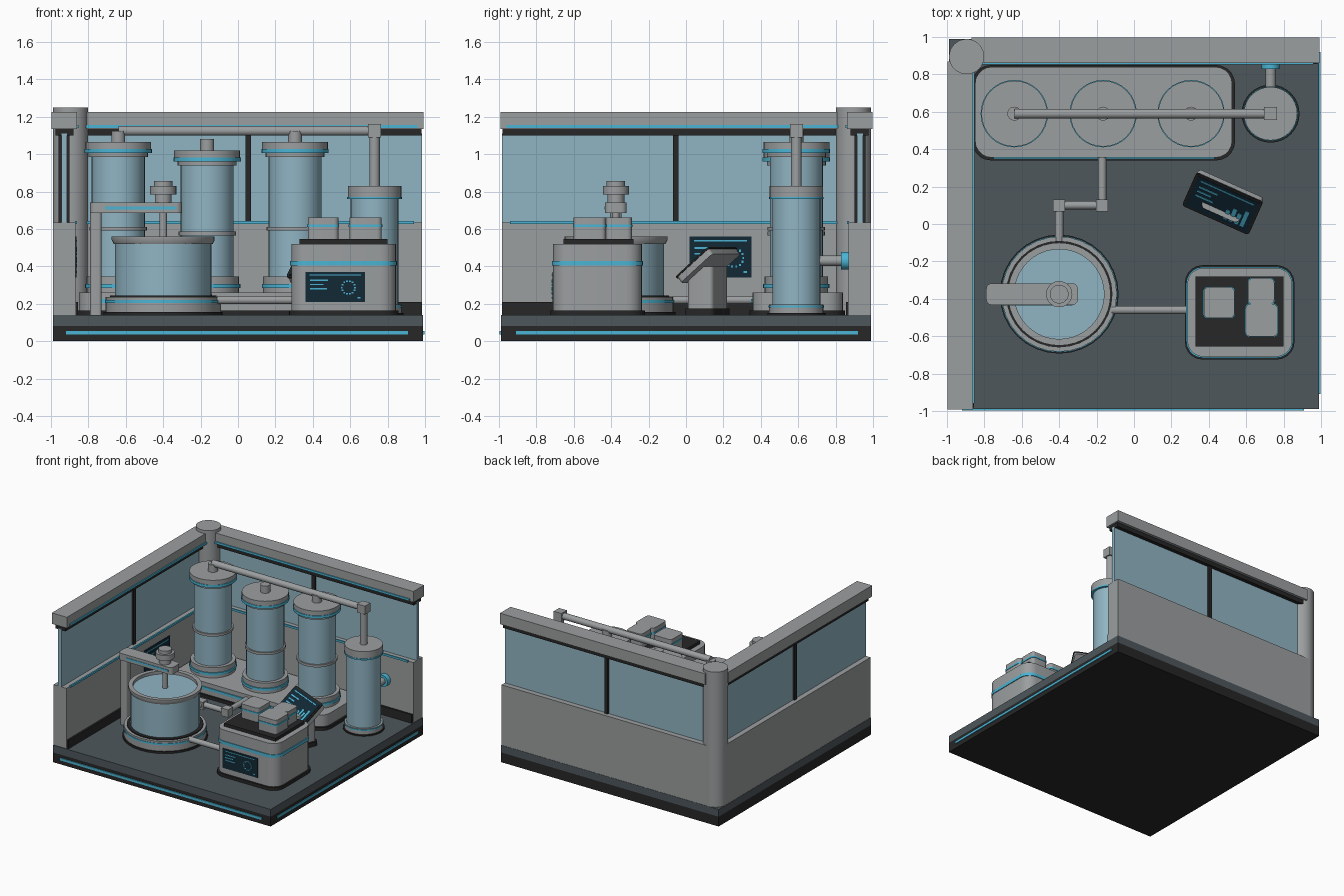
import bpy, bmesh, math
from mathutils import Matrix, Vector

if "Cube" in bpy.data.objects:
    bpy.data.objects.remove(bpy.data.objects["Cube"])


def material(name, r, g, b):
    m = bpy.data.materials.new(name)
    m.use_nodes = True
    m.diffuse_color = (r, g, b, 1)
    m.node_tree.nodes["Principled BSDF"].inputs["Base Color"].default_value = (r, g, b, 1)
    return m


GREY = material("panel grey", .33, .345, .35)
BLACK = material("trim black", .02, .02, .021)
SLATE = material("floor slate", .075, .095, .105)
GLASS = material("pale blue glass", .28, .46, .55)
CYAN = material("accent cyan", .07, .46, .66)
NAVY = material("screen navy", .006, .022, .036)


def finish(name, bm, mat, m=None):
    bmesh.ops.recalc_face_normals(bm, faces=bm.faces)
    for f in bm.faces:
        f.smooth = True
    for e in bm.edges:
        e.smooth = e.calc_face_angle(0) < 0.6
    me = bpy.data.meshes.new(name)
    bm.to_mesh(me)
    bm.free()
    me.materials.append(mat)
    ob = bpy.data.objects.new(name, me)
    bpy.context.collection.objects.link(ob)
    if m:
        ob.matrix_world = m
    return ob


def add_cube(bm, lo, hi):
    lo, hi = Vector(lo), Vector(hi)
    s = Matrix.Translation((lo + hi) / 2) @ Matrix.Diagonal((*(hi - lo), 1))
    return bmesh.ops.create_cube(bm, size=1, matrix=s)


def box(name, lo, hi, mat, r=0, m=None):
    """Box with optional rounded upright corners."""
    bm = bmesh.new()
    add_cube(bm, lo, hi)
    if r:
        up = [e for e in bm.edges if abs(e.verts[0].co.z - e.verts[1].co.z) > 1e-4]
        bmesh.ops.bevel(bm, geom=up, offset=r, segments=5, profile=.5, affect='EDGES')
    return finish(name, bm, mat, m)


def tube(name, p, q, r, mat, sides=32):
    p, q = Vector(p), Vector(q)
    d = q - p
    m = Matrix.Translation((p + q) / 2) @ d.to_track_quat('Z', 'Y').to_matrix().to_4x4()
    bm = bmesh.new()
    bmesh.ops.create_cone(bm, cap_ends=True, segments=sides, radius1=r, radius2=r, depth=d.length)
    return finish(name, bm, mat, m)


def stack(name, x, y, rings):
    """Coaxial upright drums: (part, radius, bottom, top, material)."""
    for part, r, z0, z1, mat in rings:
        tube(f"{name}_{part}", (x, y, z0), (x, y, z1), r, mat)


def lathe(name, x, y, profile, mat, n=40):
    bm = bmesh.new()
    vs = [bm.verts.new((r, 0, z)) for r, z in profile]
    es = [bm.edges.new((vs[i], vs[(i + 1) % len(vs)])) for i in range(len(vs))]
    bmesh.ops.spin(bm, geom=vs + es, axis=(0, 0, 1), cent=(0, 0, 0), angle=math.tau, steps=n)
    bmesh.ops.remove_doubles(bm, verts=bm.verts, dist=1e-4)
    return finish(name, bm, mat, Matrix.Translation((x, y, 0)))


def screen(name, m, w, h, bars=False):
    """Display plate in local XY facing +Z, with raised thin graphics."""
    box(name, (-w / 2, -h / 2, -.004), (w / 2, h / 2, .004), NAVY, m=m)
    bm = bmesh.new()

    def mark(x, y, sx, sy):
        add_cube(bm, ((x - sx / 2) * w, (y - sy / 2) * h, .002), ((x + sx / 2) * w, (y + sy / 2) * h, .007))
    mark(0, .4, .86, .035)
    for i, length in enumerate((.3, .22, .28)):
        mark(-.42 + length / 2, .22 - i * .14, length, .045)
    if bars:
        for i, tall in enumerate((.3, .42, .34, .5)):
            mark(.12 + i * .09, -.38 + tall / 2, .06, tall)
    else:
        for i in range(14):
            a = math.tau * i / 14
            mark(.22 + .22 * h / w * math.cos(a), -.02 + .22 * math.sin(a), .03, .05)
        mark(.4, -.36, .05, .05)
    finish(name + "_graphics", bm, CYAN, m)


# Floor slab
box("base_plinth", (-.99, -.99, 0), (.99, .99, .08), BLACK)
box("floor_deck", (-.99, -.99, .08), (.99, .99, .14), SLATE)


# Back and left sides share one layout, reflected across the corner diagonal
def sided(name, lo, hi, mat, names=("back", "left")):
    box(f"{names[0]}_{name}", lo, hi, mat)
    box(f"{names[1]}_{name}", (-hi[1], -hi[0], lo[2]), (-lo[1], -lo[0], hi[2]), mat)


sided("base_light", (-.92, -.997, .035), (.91, -.985, .055), CYAN, ("front", "right"))
sided("lower_wall", (-.9, .87, .14), (.985, .988, .635), GREY)
sided("skirting", (-.86, .855, .14), (.98, .875, .21), BLACK)
sided("ledge_light", (-.82, .86, .627), (.94, .872, .643), CYAN)
sided("window", (-.9, .915, .635), (.985, .945, 1.11), GLASS)
sided("mullion", (.04, .9, .635), (.07, .96, 1.11), BLACK)
sided("window_rail", (-.9, .88, 1.1), (.98, .975, 1.14), BLACK)
sided("top_beam", (-.87, .86, 1.135), (.993, .997, 1.225), GREY)
sided("beam_light", (-.83, .852, 1.14), (.96, .865, 1.157), CYAN)
stack("corner", -.895, .895, [("pillar", .094, .14, 1.25, GREY)])

# Row of three columns on a shared plinth
box("column_foot", (-.865, .34, .14), (.54, .85, .165), BLACK, .1)
box("column_plinth", (-.85, .355, .165), (.525, .84, .26), GREY, .09)
box("plinth_light", (-.75, .347, .205), (.43, .357, .225), CYAN)
for label, x, top in (("left", .64, 1.065), ("middle", .165, 1.02), ("right", -.305, 1.065)):
    mid = top * .565
    stack(label + "_column", -x, .59, [
        ("collar", .17, .26, .345, GREY), ("collar_light", .178, .285, .305, CYAN),
        ("glass", .142, .345, top - .08, GLASS),
        ("ring", .153, mid - .01, mid + .01, GREY),
        ("neck", .158, top - .08, top - .05, GREY),
        ("cap_light", .18, top - .06, top - .038, CYAN),
        ("cap", .176, top - .045, top, GREY), ("knob", .037, top, top + .06, GREY)])

# Separate tank with overhead pipe and wall outlet
stack("side_tank", .73, .59, [
    ("foot", .155, .14, .15, BLACK), ("base", .145, .15, .195, GREY),
    ("base_light", .148, .18, .19, CYAN), ("glass", .128, .195, .765, GLASS),
    ("cap_light", .146, .76, .772, CYAN), ("cap", .143, .77, .83, GREY),
    ("riser", .028, .83, 1.1, GREY)])
tube("overhead_pipe", (-.64, .59, 1.125), (.73, .59, 1.125), .026, GREY)
box("overhead_elbow", (.695, .555, 1.09), (.765, .625, 1.16), GREY)
tube("outlet_pipe", (.73, .7, .43), (.73, .87, .43), .028, GREY)
tube("outlet_flange", (.73, .83, .43), (.73, .872, .43), .048, CYAN)

# Mixing vat
VX, VY = -.4, -.375
stack("vat", VX, VY, [
    ("foot", .318, .14, .155, BLACK), ("base", .308, .155, .235, GREY),
    ("base_light", .312, .205, .22, CYAN), ("seal", .285, .235, .243, BLACK),
    ("glass", .258, .24, .535, GLASS),
    ("shaft", .02, .53, .69, GREY), ("motor_neck", .045, .74, .79, GREY),
    ("motor", .07, .785, .83, GREY), ("motor_cap", .05, .83, .857, GREY)])
lathe("vat_rim", VX, VY, [(.24, .52), (.265, .52), (.275, .54), (.275, .56), (.24, .56)], GREY)
box("mixer_post", (-.79, VY - .03, .14), (-.73, VY + .03, .7), GREY, .015)
box("mixer_arm", (-.79, VY - .058, .685), (-.3, VY + .058, .742), GREY, .03)
box("mixer_arm_light", (-.71, VY - .062, .705), (-.33, VY - .055, .72), CYAN)

# Floor pipes
for i, (p, q) in enumerate((((-.4, -.1), (-.4, .1)), ((-.4, .1), (-.17, .1)),
                            ((-.17, .1), (-.17, .37)), ((-.12, -.46), (.3, -.46)))):
    tube(f"floor_pipe_{i}", (*p, .22), (*q, .22), .022, GREY)
for x in (-.4, -.17):
    box("pipe_elbow", (x - .032, .068, .188), (x + .032, .132, .252), GREY)

# Processing cabinet
box("cabinet_foot", (.272, -.725, .14), (.858, -.22, .165), BLACK, .095)
box("cabinet_body", (.285, -.71, .165), (.845, -.235, .52), GREY, .085)
box("cabinet_light", (.279, -.716, .405), (.851, -.229, .43), CYAN, .09)
box("cabinet_tray", (.33, -.655, .52), (.8, -.28, .545), BLACK)
for x, y, w in ((.455, -.42, .082), (.68, -.36, .07), (.682, -.515, .086)):
    box("canister", (x - w, y - w, .545), (x + w, y + w, .66), GREY, .025)
    box("canister_light", (x - w - .004, y - w - .004, .61), (x + w + .004, y + w + .004, .624), CYAN, .027)
upright = Matrix.Rotation(math.pi / 2, 4, 'X')
screen("cabinet_screen", Matrix.Translation((.52, -.711, .29)) @ upright, .32, .16)

# Wall display
screen("wall_screen", Matrix.Translation((-.868, .185, .45)) @ Matrix.Rotation(math.pi / 2, 4, 'Z') @ upright,
       .33, .22)

# Angled console
turn = Matrix.Translation((.485, .115, 0)) @ Matrix.Rotation(math.radians(-24), 4, 'Z')
box("console_foot", (-.125, -.085, .14), (.125, .085, .175), BLACK, .03, turn)
box("console_pedestal", (-.11, -.075, .175), (.11, .075, .4), GREY, .025, turn)
tilt = turn @ Matrix.Translation((-.008, -.01, .42)) @ Matrix.Rotation(math.radians(40), 4, 'X')
box("console_head", (-.19, -.12, -.04), (.19, .12, 0), GREY, .02, tilt)
box("console_bezel", (-.195, -.125, -.005), (.195, .125, .004), BLACK, .02, tilt)
screen("console_screen", tilt @ Matrix.Translation((0, 0, .004)), .36, .22, True)
